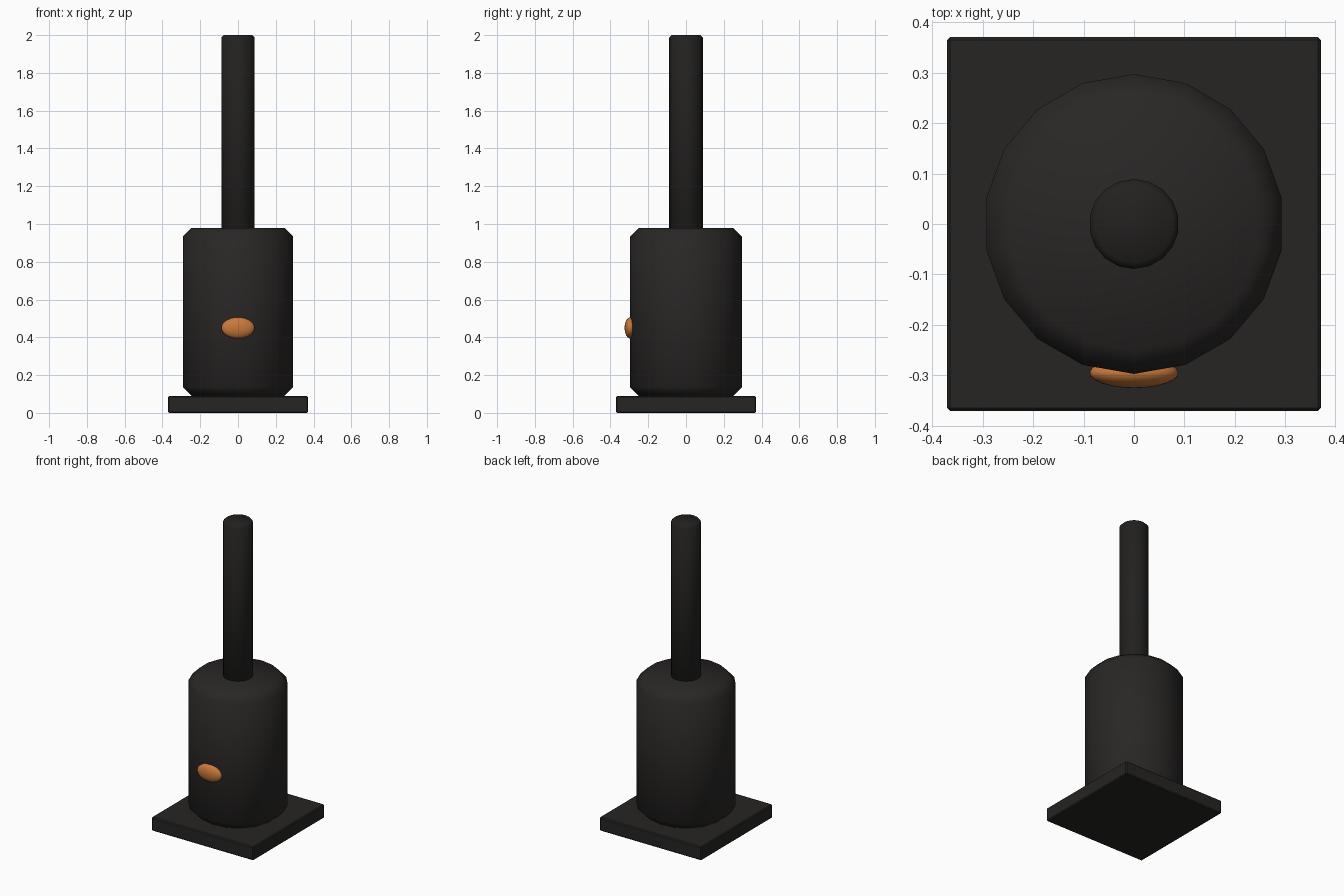
import bpy
from math import radians, sin, cos, pi

if "Cube" in bpy.data.objects:
    bpy.data.objects.remove(bpy.data.objects["Cube"])


def material(name, rgb):
    m = bpy.data.materials.new(name)
    m.diffuse_color = (*rgb, 1)
    m.use_nodes = True
    m.node_tree.nodes["Principled BSDF"].inputs["Base Color"].default_value = m.diffuse_color
    return m


dark = material("dark_metal", (0.022, 0.020, 0.019))
rod_dark = material("rod_metal", (0.016, 0.015, 0.014))
plate_dark = material("plate_metal", (0.019, 0.018, 0.017))
orange = material("orange", (0.58, 0.19, 0.045))


def finish(obj, name, mat, angle):
    obj.name = name
    obj.data.materials.append(mat)
    bpy.ops.object.select_all(action='DESELECT')
    obj.select_set(True)
    bpy.context.view_layer.objects.active = obj
    bpy.ops.object.shade_smooth_by_angle(angle=radians(angle))


def chamfered_cylinder(name, radius, z0, z1, chamfer, mat, sides=18):
    """Capped lathe of an octagon-like profile, first vertex on +y."""
    profile = [(radius - chamfer, z0), (radius, z0 + chamfer),
               (radius, z1 - chamfer), (radius - chamfer, z1)]
    verts = [(r * sin(2 * pi * i / sides), r * cos(2 * pi * i / sides), z)
             for r, z in profile for i in range(sides)]
    faces = [(k * sides + i, (k + 1) * sides + i,
              (k + 1) * sides + (i + 1) % sides, k * sides + (i + 1) % sides)
             for k in range(3) for i in range(sides)]
    faces += [tuple(range(sides)), tuple(reversed(range(3 * sides, 4 * sides)))]
    mesh = bpy.data.meshes.new(name)
    mesh.from_pydata(verts, [], faces)
    obj = bpy.data.objects.new(name, mesh)
    bpy.context.collection.objects.link(obj)
    finish(obj, name, mat, 50)


# square base plate with slightly eased edges
bpy.ops.mesh.primitive_cube_add(size=1, location=(0, 0, 0.045))
plate = bpy.context.object
plate.scale = (0.74, 0.74, 0.09)
bpy.ops.object.transform_apply(location=False, rotation=False, scale=True)
bevel = plate.modifiers.new("eased_edges", 'BEVEL')
bevel.width = 0.006
bevel.segments = 1
bpy.ops.object.modifier_apply(modifier=bevel.name)
finish(plate, "base_plate", plate_dark, 30)

# main body and the rod standing on it
chamfered_cylinder("body", 0.297, 0.09, 0.98, 0.047, dark)
chamfered_cylinder("rod", 0.089, 0.96, 2.0, 0.012, rod_dark)

# orange indicator on the front of the body
bpy.ops.mesh.primitive_uv_sphere_add(segments=24, ring_count=16, radius=1,
                                     location=(0, -0.295, 0.45))
light = bpy.context.object
light.scale = (0.088, 0.03, 0.056)
bpy.ops.object.transform_apply(location=False, rotation=False, scale=True)
finish(light, "indicator", orange, 60)
